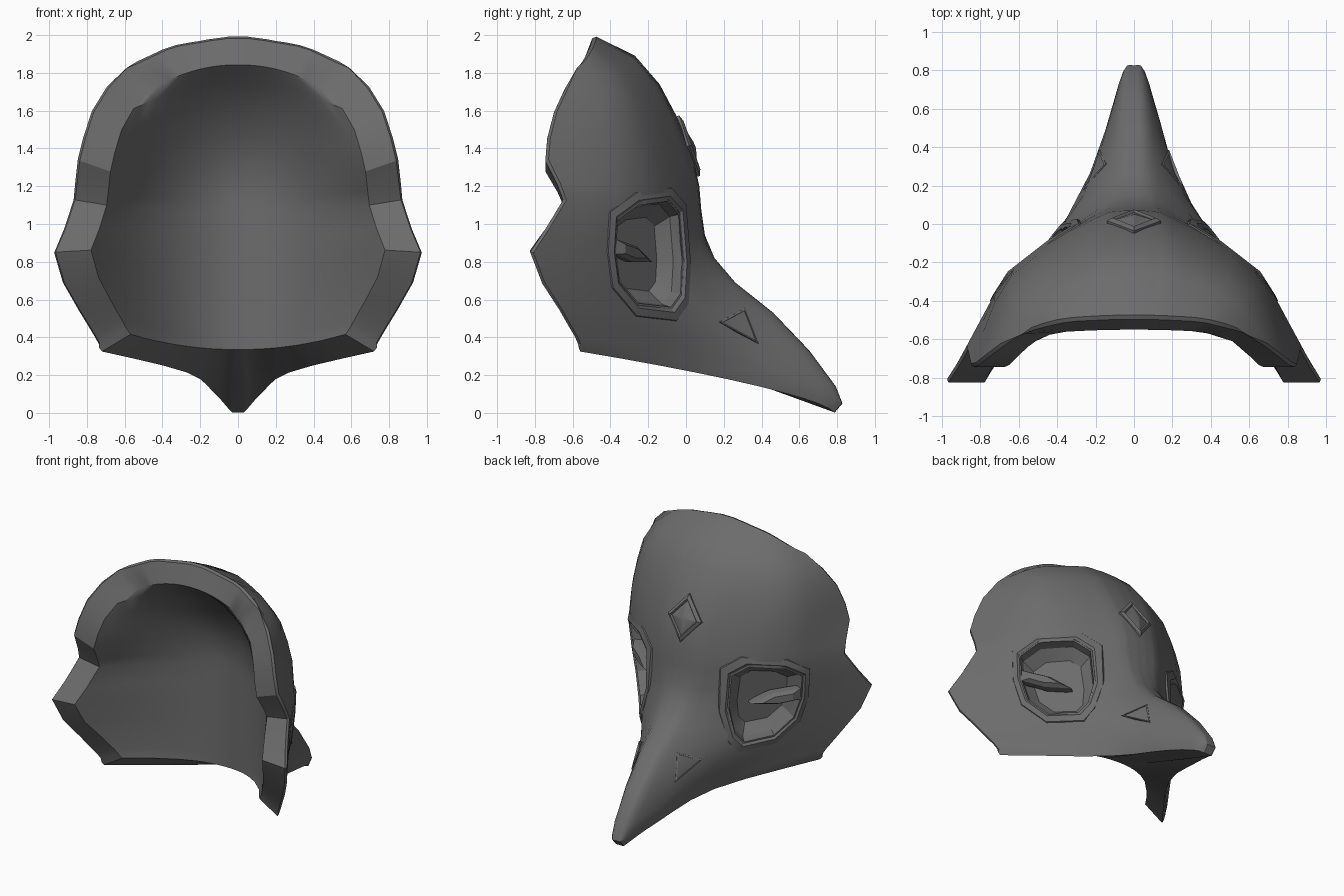
import bpy, bmesh, math
from mathutils import Vector
from mathutils.bvhtree import BVHTree

if "Cube" in bpy.data.objects:
    bpy.data.objects.remove(bpy.data.objects["Cube"], do_unlink=True)

grey = bpy.data.materials.new("dark_grey")
grey.use_nodes = True
COLOUR = (0.15, 0.15, 0.15, 1)
grey.diffuse_color = COLOUR
for node in grey.node_tree.nodes:
    if node.type == "BSDF_PRINCIPLED":
        node.inputs["Base Color"].default_value = COLOUR


def make_object(name, bm):
    bmesh.ops.recalc_face_normals(bm, faces=bm.faces[:])
    mesh = bpy.data.meshes.new(name)
    bm.to_mesh(mesh)
    bm.free()
    mesh.materials.append(grey)
    obj = bpy.data.objects.new(name, mesh)
    bpy.context.collection.objects.link(obj)
    return obj


def activate(obj):
    bpy.ops.object.select_all(action="DESELECT")
    obj.select_set(True)
    bpy.context.view_layer.objects.active = obj


def smooth(obj):
    activate(obj)
    bpy.ops.object.shade_smooth_by_angle(angle=math.radians(26))


def loft(name, loops, side=1, closed=False):
    """Skin matching loops: capped at both ends, or closed into a band."""
    bm = bmesh.new()
    rings = [[bm.verts.new((p.x * side, p.y, p.z)) for p in loop] for loop in loops]
    pairs = list(zip(rings, rings[1:]))
    if closed:
        pairs.append((rings[-1], rings[0]))
    else:
        bm.faces.new(rings[0])
        bm.faces.new(rings[-1])
    for a, b in pairs:
        for i in range(len(a)):
            j = (i + 1) % len(a)
            bm.faces.new((a[i], a[j], b[j], b[i]))
    return make_object(name, bm)


def spline(points, steps=3):
    """Half cross-section from the centre line out to the rim."""
    pts = [Vector(p) for p in points]
    pts = [Vector((-pts[1].x, pts[1].y))] + pts + [2 * pts[-1] - pts[-2]]
    out = []
    for i in range(1, len(pts) - 2):
        a, b, c, d = pts[i - 1:i + 3]
        for k in range(steps):
            t = k / steps
            out.append(0.5 * (2 * b + (c - a) * t + (2 * a - 5 * b + 4 * c - d) * t * t
                              + (3 * b - a - 3 * c + d) * t ** 3))
    return out + [pts[-2]]


# Mask sections: centre y z, flank x y, cheek x y, rim x y z
SECTIONS = [
    (-.49, 2.0, .2, -.495, .38, -.51, .6, -.57, 1.84),
    (-.27, 1.89, .25, -.29, .53, -.41, .7, -.64, 1.73),
    (-.14, 1.74, .25, -.17, .6, -.35, .78, -.7, 1.6),
    (-.05, 1.57, .25, -.09, .63, -.31, .825, -.735, 1.46),
    (.03, 1.38, .22, -.02, .64, -.27, .855, -.745, 1.34),
    (.07, 1.2, .2, .03, .63, -.24, .87, -.68, 1.21),
    (.08, 1.08, .2, .04, .62, -.22, .88, -.65, 1.13),
    (.1, .94, .18, .06, .59, -.21, .93, -.74, .98),
    (.15, .82, .17, .09, .57, -.21, .985, -.825, .85),
    (.26, .69, .18, .16, .53, -.2, .935, -.76, .68),
    (.46, .53, .18, .27, .47, -.14, .855, -.67, .54),
    (.65, .33, .17, .4, .39, -.06, .8, -.62, .45),
    (.79, .14, .145, .5, .31, .02, .77, -.59, .4),
    (.825, .05, .14, .52, .29, .04, .75, -.575, .365),
    (.785, .003, .13, .51, .27, .05, .72, -.56, .325),
]
outer, inner = [], []
for row, (yc, zc, x1, y1, x2, y2, xe, ye, ze) in enumerate(SECTIONS):
    half_out, half_in = [], []
    # Hollow back face, shallower at the crown
    yi = min(yc, .04) - (.06 if row == 0 else .17)
    zi = .34 + .9 * (max(zc, ze) - .33)
    zr = .42 + .85 * (ze - .33)
    # Blunt ridge beside the centre line
    ridge = (.4 * x1, yc + .1 * (y1 - yc))
    for p in spline([(0, yc), ridge, (x1, y1), (x2, y2), (xe, ye)]):
        f = min(1, max(0, (p.y - yc) / (ye - yc))) ** .7
        half_out.append(Vector((p.x, p.y, zc + (ze - zc) * f)))
        s = (p.x / xe) ** 2.1
        half_in.append(Vector((.79 * p.x, yi + (ye - yi) * s, zi + (zr - zi) * s)))
    for grid, half in ((outer, half_out), (inner, half_in)):
        grid.append([Vector((-p.x, p.y, p.z)) for p in half[:0:-1]] + half)

# Mask shell: front skin, hollow back and the rim joining them
bm = bmesh.new()
front = [[bm.verts.new(p) for p in row] for row in outer]
back = [[bm.verts.new(p) for p in row] for row in inner]
for grid in (front, back):
    for a, b in zip(grid, grid[1:]):
        for i in range(len(a) - 1):
            bm.faces.new((a[i], a[i + 1], b[i + 1], b[i]))


def border(grid):
    return (grid[0] + [r[-1] for r in grid[1:-1]] + grid[-1][::-1]
            + [r[0] for r in grid[-2:0:-1]])


fb, bb = border(front), border(back)
rim_edges = []
for i in range(len(fb)):
    j = (i + 1) % len(fb)
    bm.faces.new((fb[i], fb[j], bb[j], bb[i]))
    if fb[i] not in front[-1] and fb[j] not in front[-1]:
        rim_edges.append(bm.edges.get((fb[i], fb[j])))
bmesh.ops.recalc_face_normals(bm, faces=bm.faces[:])
tree = BVHTree.FromBMesh(bm)
bmesh.ops.bevel(bm, geom=rim_edges, offset=.018, segments=1, affect="EDGES",
                clamp_overlap=True)
mask = make_object("mask_shell", bm)


def from_side(y, z):
    hit = tree.ray_cast(Vector((3, y, z)), Vector((-1, 0, 0)))[0]
    return hit or Vector((.3, y, z))


def from_front(x, z):
    hit = tree.ray_cast(Vector((x, 3, z)), Vector((0, -1, 0)))[0]
    return hit or Vector((x, 0, z))


def on_lid_plane(y, z):
    return Vector((.69 - 1.5 * (y + .37), y, z))


def layers(project, shape, normal, steps):
    """Outlines laid on the mask, each scaled and lifted along the normal."""
    cu = sum(p[0] for p in shape) / len(shape)
    cv = sum(p[1] for p in shape) / len(shape)
    return [[project(cu + (u - cu) * scale, cv + (v - cv) * scale) + normal * height
             for u, v in shape] for scale, height in steps]


EYE = [(-.37, .85), (-.36, 1.02), (-.25, 1.1), (-.1, 1.12), (-.04, 1.05),
       (-.02, .8), (-.03, .63), (-.08, .56), (-.25, .58), (-.35, .7)]
LID = [(-.37, .92), (-.26, .88), (-.18, .8), (-.28, .8), (-.37, .84)]
NOSTRIL = [(.18, .48), (.31, .55), (.38, .37)]
GEM = [(0, 1.57), (.14, 1.41), (0, 1.25), (-.14, 1.41)]
eye_n = Vector((.75, .65, 0)).normalized()
nostril_n = Vector((.85, .45, .2)).normalized()
gem_n = Vector((0, 1, .3)).normalized()


def cut(cutter):
    mod = mask.modifiers.new("cut", "BOOLEAN")
    mod.operation = "DIFFERENCE"
    mod.solver = "EXACT"
    mod.object = cutter
    activate(mask)
    bpy.ops.object.modifier_apply(modifier=mod.name)
    bpy.data.objects.remove(cutter, do_unlink=True)


for side, label in ((1, "left"), (-1, "right")):
    # Sunken eye socket with a slanted lid and a low band around it
    cut(loft("socket_cutter", layers(from_side, EYE, eye_n,
             [(1, .1), (1, 0), (.95, -.06), (.7, -.13)]), side))
    smooth(loft(label + "_eye_band", layers(from_side, EYE, eye_n,
                [(1.29, -.02), (1.25, .008), (1.1, .014), (1.04, .002), (.99, -.03)]),
                side, closed=True))
    smooth(loft(label + "_eye_lid", layers(on_lid_plane, LID, eye_n,
                [(1, -.06), (1, 0), (.6, .03)]), side))
    # Thin triangular nostril frame on the beak flank
    smooth(loft(label + "_nostril_frame", layers(from_side, NOSTRIL, nostril_n,
                [(1.08, -.02), (1.04, .006), (.9, .008), (.8, -.02)]),
                side, closed=True))

# Forehead diamond with a bevelled frame
smooth(loft("forehead_diamond", layers(from_front, GEM, gem_n,
            [(1, -.03), (1, .015), (.8, .025), (.72, .012), (.1, .03)])))
smooth(mask)
